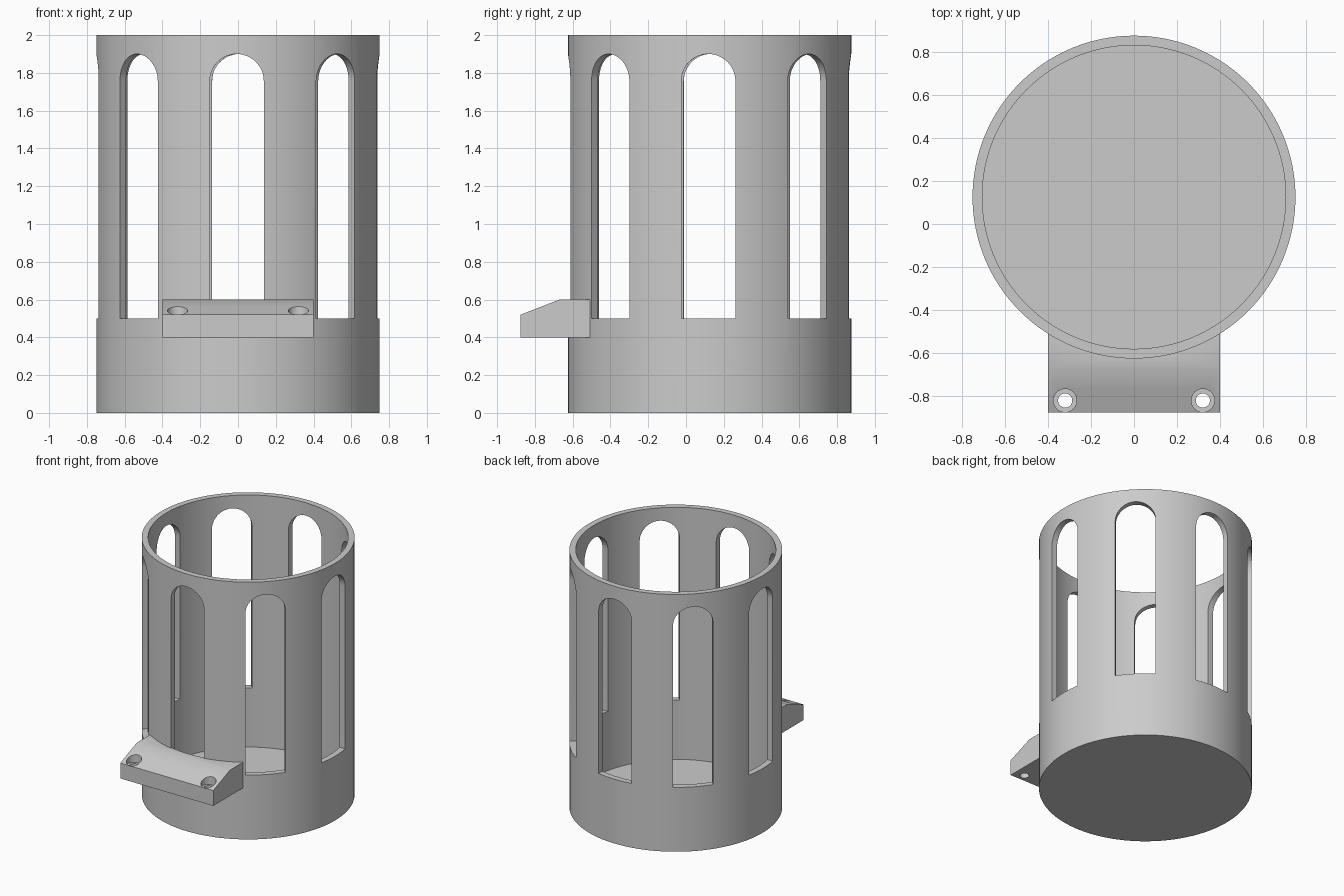
import bpy
import bmesh
import math
from mathutils import Matrix, Vector

cube = bpy.data.objects.get("Cube")
if cube:
    bpy.data.objects.remove(cube, do_unlink=True)

AXIS_Y = 0.125      # centre of the cup
OUTER, INNER = 0.75, 0.705
FLOOR = 0.04

grey = bpy.data.materials.new("plain grey")
grey.use_nodes = True
grey.diffuse_color = (0.6, 0.6, 0.6, 1)
grey.node_tree.nodes["Principled BSDF"].inputs["Base Color"].default_value = (0.6, 0.6, 0.6, 1)


def make_object(name, bm):
    bmesh.ops.recalc_face_normals(bm, faces=bm.faces[:])
    mesh = bpy.data.meshes.new(name)
    bm.to_mesh(mesh)
    bm.free()
    mesh.materials.append(grey)
    obj = bpy.data.objects.new(name, mesh)
    bpy.context.collection.objects.link(obj)
    return obj


def add_cylinder(bm, radius, z0, z1, x=0, y=AXIS_Y, sides=128):
    bmesh.ops.create_cone(bm, cap_ends=True, segments=sides, radius1=radius, radius2=radius,
                          depth=z1 - z0, matrix=Matrix.Translation((x, y, (z0 + z1) / 2)))


def add_prism(bm, points, offset):
    """Extrude a closed outline by the offset vector."""
    face = bm.faces.new([bm.verts.new(p) for p in points])
    ext = bmesh.ops.extrude_face_region(bm, geom=[face], use_keep_orig=True)
    verts = [v for v in ext["geom"] if isinstance(v, bmesh.types.BMVert)]
    bmesh.ops.translate(bm, verts=verts, vec=offset)


def combine(obj, tool, operation):
    mod = obj.modifiers.new("combine", "BOOLEAN")
    mod.operation, mod.object, mod.solver = operation, tool, "EXACT"
    bpy.context.view_layer.objects.active = obj
    bpy.ops.object.modifier_apply(modifier=mod.name)
    bpy.data.objects.remove(tool, do_unlink=True)


# Cup: solid cylinder hollowed from the top
bm = bmesh.new()
add_cylinder(bm, OUTER, 0, 2)
cup = make_object("slotted_cup", bm)
bm = bmesh.new()
add_cylinder(bm, INNER, FLOOR, 2.2)
combine(cup, make_object("hollow_cutter", bm), "DIFFERENCE")

# Eight arched slots around the wall
HALF, SILL, SPRING = 0.143, 0.5, 1.757
outline = [(-HALF, SILL), (HALF, SILL)]
outline += [(HALF * math.cos(math.pi * i / 24), SPRING + HALF * math.sin(math.pi * i / 24))
            for i in range(25)]
bm = bmesh.new()
for i in range(8):
    turn = Matrix.Rotation(math.radians(45 * i - 0.5), 3, "Z")
    centre = Vector((0, AXIS_Y, 0))
    points = [turn @ Vector((x, -0.5, z)) + centre for x, z in outline]
    add_prism(bm, points, turn @ Vector((0, -0.4, 0)))
combine(cup, make_object("slot_cutter", bm), "DIFFERENCE")

# Mounting bracket with a sloped front, fitted to the round wall
side = [(-0.875, 0.4), (-0.875, 0.52), (-0.67, 0.6), (-0.3, 0.6), (-0.3, 0.4)]
bm = bmesh.new()
add_prism(bm, [(-0.4, y, z) for y, z in side], (0.8, 0, 0))
bracket = make_object("mounting_bracket", bm)
bm = bmesh.new()
add_cylinder(bm, OUTER - 0.01, 0.2, 0.8)
combine(bracket, make_object("wall_cutter", bm), "DIFFERENCE")

# Counterbored screw holes
for radius, bottom in ((0.033, 0.3), (0.054, 0.5)):
    bm = bmesh.new()
    for x in (-0.32, 0.32):
        add_cylinder(bm, radius, bottom, 0.8, x, -0.82, 32)
    combine(bracket, make_object("screw_hole_cutter", bm), "DIFFERENCE")

combine(cup, bracket, "UNION")

bpy.ops.object.select_all(action="DESELECT")
cup.select_set(True)
bpy.context.view_layer.objects.active = cup
bpy.ops.object.shade_smooth_by_angle(angle=math.radians(30))
